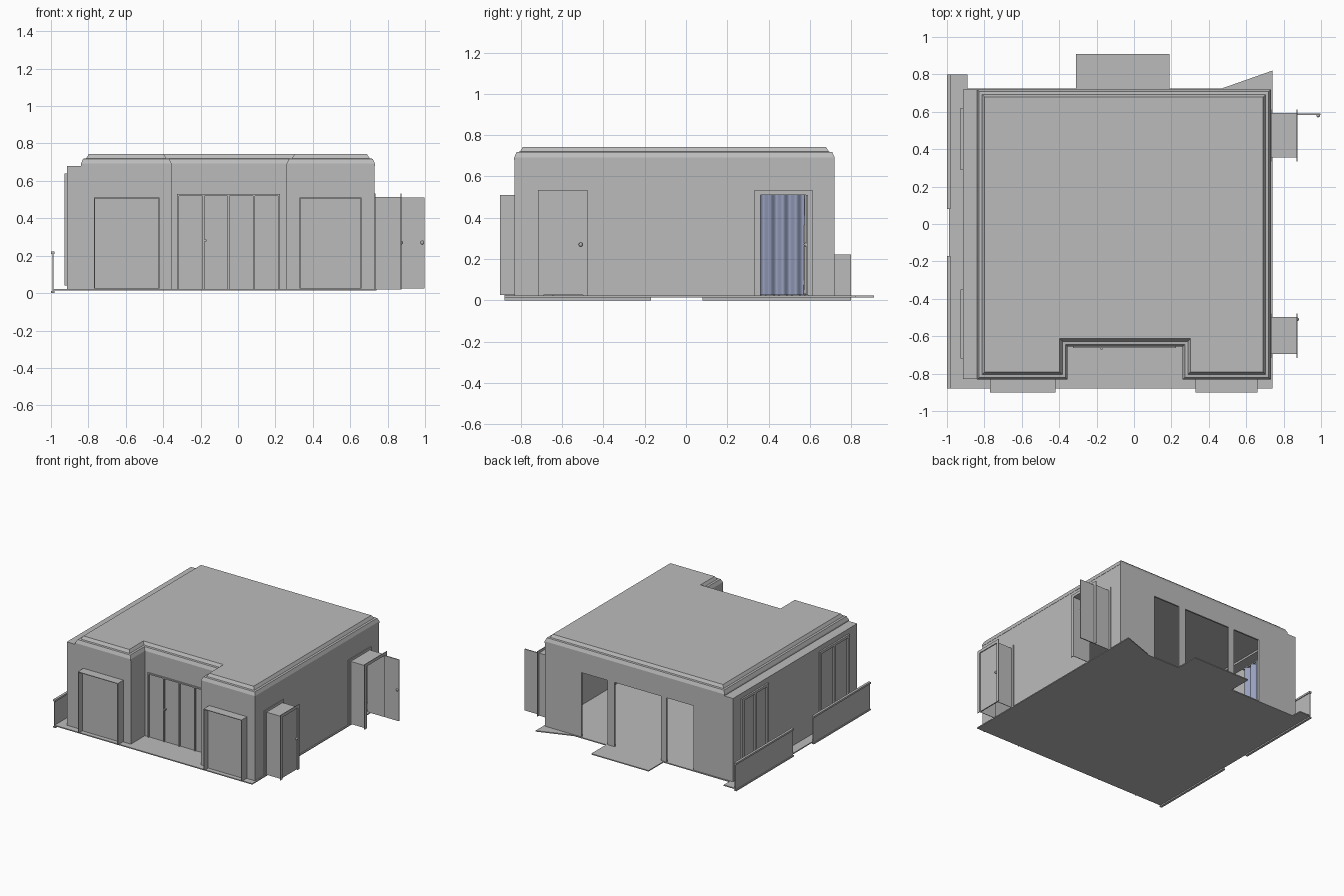
import bpy, bmesh, math

cube = bpy.data.objects.get("Cube")
if cube:
    bpy.data.objects.remove(cube)


def material(name, rgb):
    m = bpy.data.materials.new(name)
    m.use_nodes = True
    m.diffuse_color = (*rgb, 1)
    m.node_tree.nodes["Principled BSDF"].inputs["Base Color"].default_value = (*rgb, 1)
    return m


GREY = material("plaster_grey", (0.5, 0.5, 0.5))
BLUE = material("curtain_blue", (0.31, 0.35, 0.51))
FLOOR, TOP, T = 0.02, 0.68, 0.012


def finish(name, bm, mat=GREY):
    bmesh.ops.recalc_face_normals(bm, faces=bm.faces)
    me = bpy.data.meshes.new(name)
    bm.to_mesh(me)
    bm.free()
    me.materials.append(mat)
    ob = bpy.data.objects.new(name, me)
    bpy.context.collection.objects.link(ob)
    return ob


def add_box(bm, x, y, z):
    vs = bmesh.ops.create_cube(bm, size=1)["verts"]
    for v in vs:
        v.co = [r[0] + (c + 0.5) * (r[1] - r[0]) for c, r in zip(v.co, (x, y, z))]


def boxes(name, parts, mat=GREY):
    bm = bmesh.new()
    for p in parts:
        add_box(bm, *p)
    return finish(name, bm, mat)


def wall(name, axis, near, a, b, holes=(), top=TOP):
    """Thin wall running along an axis, with doorways (start, end, height)."""
    across = (near, near + T)
    runs, pos = [], a
    for h0, h1, hz in sorted(holes):
        runs += [((pos, h0), (FLOOR, top)), ((h0, h1), (hz, top))]
        pos = h1
    runs.append(((pos, b), (FLOOR, top)))
    return boxes(name, [(r, across, z) if axis == "x" else (across, r, z) for r, z in runs])


def prism(name, outline, z0, z1):
    bm = bmesh.new()
    face = bm.faces.new([bm.verts.new((x, y, z0)) for x, y in outline])
    ext = bmesh.ops.extrude_face_region(bm, geom=[face])["geom"]
    for v in ext:
        if isinstance(v, bmesh.types.BMVert):
            v.co.z = z1
    return finish(name, bm)


# Floor with the side terrace, back step and angled corner
prism("floor", [(-0.99, -0.88), (0.74, -0.88), (0.74, 0.82), (0.47, 0.725),
                (0.19, 0.725), (0.19, 0.91), (-0.31, 0.91), (-0.31, 0.725),
                (-0.89, 0.725), (-0.89, 0.8), (-0.99, 0.8)], 0.014, FLOOR + 0.002)

# Outer walls
wall("back_wall", "x", 0.72 - T, -0.91, 0.73,
     [(0.18, 0.41, 0.53), (-0.285, 0.12, 0.53), (-0.57, -0.335, 0.53)])
wall("right_wall", "y", 0.73 - T, -0.83, 0.72, [(-0.69, -0.5, 0.51), (0.36, 0.59, 0.51)])
wall("left_wall", "y", -0.915, -0.83, 0.72)
wall("front_wall_left_block", "x", -0.83, 0.26, 0.73)
wall("front_wall_right_block", "x", -0.83, -0.91, -0.355)
wall("entrance_wall", "x", -0.655, -0.355, 0.26)
wall("entrance_side_right", "y", -0.355 - T, -0.83, -0.645)
wall("entrance_side_left", "y", 0.26, -0.83, -0.645)
boxes("left_ledge", [((-0.915, -0.82), (-0.83, 0.72), (0.665, TOP))])


# Roof: notched outline stepped inward towards the top
def roof_outline(i):
    x0, x1, y0, y1 = -0.84 + i, 0.732 - i, -0.832 + i, 0.72 - i
    n0, n1, ny = -0.355 - i, 0.26 + i, -0.655 + i
    return [(x0, y0), (n0, y0), (n0, ny), (n1, ny), (n1, y0), (x1, y0), (x1, y1), (x0, y1)]


bm = bmesh.new()
loops = [[bm.verts.new((x, y, z)) for x, y in roof_outline(i)]
         for i, z in ((0, TOP), (0, 0.692), (0.012, 0.718), (0.028, 0.72), (0.042, 0.743))]
for lo, hi in zip(loops, loops[1:]):
    for k in range(len(lo)):
        j = (k + 1) % len(lo)
        bm.faces.new((lo[k], lo[j], hi[j], hi[k]))
bm.faces.new(loops[0])
bm.faces.new(loops[-1])
finish("roof", bm)

# Front entrance: four tall leaves in a thin frame
leaf = 0.135
bars = [((x - 0.005, x + 0.005), (-0.664, -0.65), (FLOOR, 0.53))
        for x in [-0.32 + leaf * k for k in range(5)]]
bars.append(((-0.325, 0.225), (-0.664, -0.65), (0.52, 0.53)))
boxes("entrance_frame", bars)
boxes("entrance_handle", [((-0.178, -0.168), (-0.67, -0.65), (0.275, 0.287))])

# Open-fronted window boxes on the front
for side, x0, x1 in (("right", -0.77, -0.42), ("left", 0.33, 0.66)):
    y = (-0.9, -0.825)
    boxes("front_bay_" + side, [
        ((x0, x0 + 0.005), y, (FLOOR + 0.005, 0.51)),
        ((x1 - 0.005, x1), y, (FLOOR + 0.005, 0.51)),
        ((x0, x1), y, (0.505, 0.51)),
        ((x0, x1), (-0.85, -0.83), (FLOOR + 0.005, 0.51))])

# Door porches on the side: tunnel with a flange at each end
for end, y0, y1 in (("front", -0.69, -0.5), ("back", 0.36, 0.59)):
    x = (0.72, 0.872)
    parts = [(x, (y0 - 0.004, y0), (FLOOR, 0.514)),
             (x, (y1, y1 + 0.004), (FLOOR, 0.514)),
             (x, (y0, y1), (0.51, 0.514))]
    for fx in ((0.729, 0.736), (0.868, 0.873)):
        parts += [(fx, (y0 - 0.027, y0), (FLOOR, 0.533)),
                  (fx, (y1, y1 + 0.022), (FLOOR, 0.533)),
                  (fx, (y0, y1), (0.51, 0.533))]
    boxes("porch_" + end, parts)


def knob(name, x, y):
    bm = bmesh.new()
    bmesh.ops.create_uvsphere(bm, u_segments=12, v_segments=8, radius=0.01)
    bmesh.ops.translate(bm, verts=bm.verts, vec=(x, y, 0.27))
    finish(name, bm)


boxes("closed_door", [((0.858, 0.866), (-0.69, -0.5), (FLOOR + 0.005, 0.51))])
boxes("open_door", [((0.87, 0.998), (0.582, 0.59), (FLOOR + 0.005, 0.51))])
knob("closed_door_knob", 0.872, -0.51)
knob("open_door_knob", 0.985, 0.58)

# Side windows, curtains inside and low terrace panels outside
for end, y0, y1, c0 in (("back", 0.29, 0.62, 0.2), ("front", -0.72, -0.35, -0.75)):
    mid, fx = (y0 + y1) / 2, (-0.928, -0.91)
    z = (FLOOR + 0.02, 0.64)
    bars = [(fx, (y - 0.012, y + 0.012), z) for y in (y0 + 0.012, mid, y1 - 0.012)]
    bars += [(fx, (y0, y1), (z[0], z[0] + 0.02)), (fx, (y0, y1), (z[1] - 0.02, z[1]))]
    boxes("side_window_frame_" + end, bars)

    bm = bmesh.new()
    prev = None
    for k in range(73):
        cy = c0 + 0.38 * k / 72
        cx = -0.875 + 0.012 * math.sin(k * 2 * math.pi / 12)
        cur = [bm.verts.new((cx, cy, h)) for h in (FLOOR + 0.005, 0.63)]
        if prev:
            f = bm.faces.new((prev[0], cur[0], cur[1], prev[1]))
            f.smooth = True
        prev = cur
    finish("curtain_" + end, bm, BLUE)
    boxes("curtain_rail_" + end, [((-0.88, -0.87), (c0 - 0.02, c0 + 0.45), (0.63, 0.64))])

    # Gathered curtain edge
    bm = bmesh.new()
    bmesh.ops.create_cone(bm, cap_ends=True, segments=16, radius1=0.03, radius2=0.025, depth=0.6)
    bmesh.ops.translate(bm, verts=bm.verts, vec=(-0.87, c0 + 0.4, 0.33))
    finish("curtain_gather_" + end, bm)

for end, y0, y1 in (("back", 0.08, 0.8), ("front", -0.88, -0.17)):
    boxes("terrace_panel_" + end, [((-0.992, -0.986), (y0, y1), (0, 0.21)),
                                   ((-0.999, -0.98), (y0, y1), (0.208, 0.222)),
                                   ((-0.999, -0.98), (y0, y1), (0, 0.01))])
